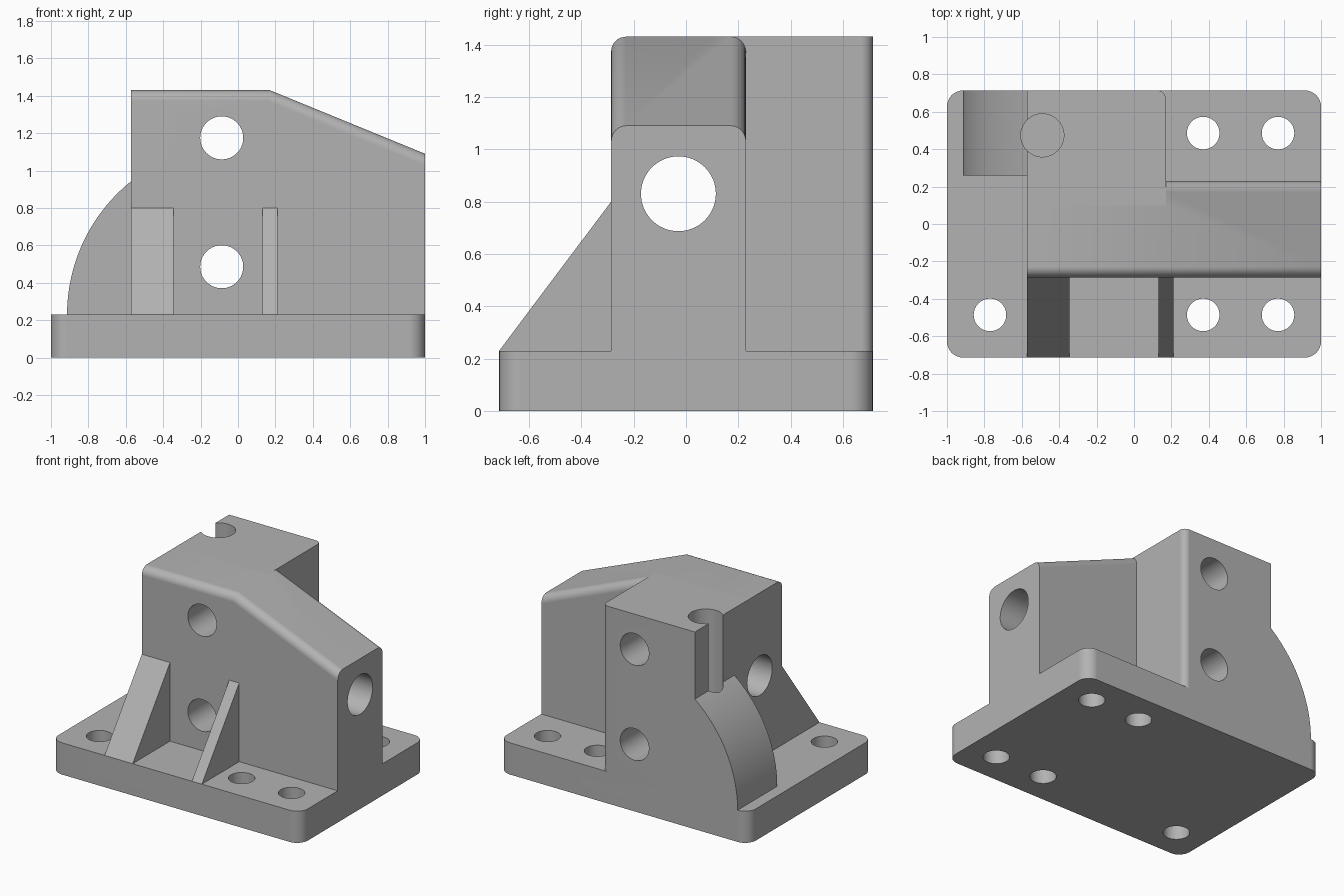
import bpy, bmesh, math
from mathutils import Matrix, Vector

cube = bpy.data.objects.get("Cube")
if cube:
    bpy.data.objects.remove(cube, do_unlink=True)

GREY = (0.45, 0.45, 0.45, 1)
metal = bpy.data.materials.new("plain grey")
metal.use_nodes = True
metal.diffuse_color = GREY
metal.node_tree.nodes["Principled BSDF"].inputs["Base Color"].default_value = GREY

HALF_DEPTH = 0.714
PLATE_TOP = 0.23
SUNK = 0.1          # uprights reach down into the plate
TOP = 1.43
WALL_LEFT = -0.571
BEND = 0.17         # where the sloping roof starts


def prism(name, profile, axis, start, end, round_edge=None, radius=0):
    """Extrude a 2D profile along an axis, rounding the edges picked by a rule."""
    def place(p, d):
        return {"x": (d, p[0], p[1]), "y": (p[0], d, p[1]), "z": (p[0], p[1], d)}[axis]
    bm = bmesh.new()
    face = bm.faces.new([bm.verts.new(place(p, start)) for p in profile])
    new = bmesh.ops.extrude_face_region(bm, geom=[face])["geom"]
    shift = Vector(place((0, 0), end - start))
    bmesh.ops.translate(bm, vec=shift, verts=[g for g in new if isinstance(g, bmesh.types.BMVert)])
    if round_edge:
        edges = [e for e in bm.edges if round_edge(e.verts[0].co, e.verts[1].co)]
        bmesh.ops.bevel(bm, geom=edges, offset=radius, segments=8, profile=0.5, affect="EDGES")
    bmesh.ops.recalc_face_normals(bm, faces=bm.faces)
    return finish(name, bm)


def finish(name, bm):
    mesh = bpy.data.meshes.new(name)
    bm.to_mesh(mesh)
    bm.free()
    mesh.materials.append(metal)
    obj = bpy.data.objects.new(name, mesh)
    bpy.context.collection.objects.link(obj)
    return obj


def drill(name, axis, center, radius, length):
    """Cylinder cutter centred on a point."""
    turn = {"x": Matrix.Rotation(math.pi / 2, 4, "Y"),
            "y": Matrix.Rotation(math.pi / 2, 4, "X"),
            "z": Matrix.Identity(4)}[axis]
    bm = bmesh.new()
    bmesh.ops.create_cone(bm, cap_ends=True, segments=64, radius1=radius, radius2=radius,
                          depth=length, matrix=Matrix.Translation(center) @ turn)
    obj = finish(name, bm)
    obj.hide_render = True
    return obj


def box(x0, x1, y0, y1):
    return [(x0, y0), (x1, y0), (x1, y1), (x0, y1)]


def upright(a, b):
    return abs(a.z - b.z) > 0.1


# Base plate with rounded corners
body = prism("bracket_body", box(-1, 1, -HALF_DEPTH, HALF_DEPTH), "z", 0, PLATE_TOP,
             upright, 0.086)

# Long wall with a sloping roof and rounded upper edges
wall = prism("long_wall",
             [(WALL_LEFT, SUNK), (1, SUNK), (1, 1.09), (BEND, TOP), (WALL_LEFT, TOP)],
             "y", -0.286, 0.229,
             lambda a, b: min(a.z, b.z) > 1 and abs(a.y - b.y) < 0.01, 0.057)

# Rear block with one rounded upright corner
block = prism("rear_block", box(WALL_LEFT, BEND, 0.1, HALF_DEPTH), "z", SUNK, TOP,
              lambda a, b: upright(a, b) and a.x > 0 and a.y > 0.5, 0.045)

# Curved side buttress
R = 0.914
sweep = math.acos(0.5 / R)
arc = [(-R * math.cos(sweep * i / 24), PLATE_TOP + R * math.sin(sweep * i / 24))
       for i in range(25)]
buttress = prism("curved_buttress", [(-R, SUNK)] + arc + [(-0.5, SUNK)], "y", 0.26, HALF_DEPTH)

# Triangular front ribs
rib_profile = [(-HALF_DEPTH, SUNK), (-HALF_DEPTH, PLATE_TOP), (-0.286, 0.80),
               (-0.2, 0.80), (-0.2, SUNK)]
ribs = [prism("wide_rib", rib_profile, "x", WALL_LEFT, -0.345),
        prism("narrow_rib", rib_profile, "x", 0.13, 0.21)]

# Holes: plate bolts, cross holes, the long bore and the upright pin hole
cutters = [drill("bolt_hole", "z", (x, y, 0.1), 0.087, 0.6)
           for x, y in [(0.37, 0.486), (0.77, 0.486), (0.37, -0.486),
                        (0.77, -0.486), (-0.77, -0.486)]]
cutters += [drill("cross_hole", "y", (-0.087, 0, z), 0.115, 2) for z in (0.486, 1.175)]
cutters.append(drill("long_bore", "x", (0.2, -0.029, 0.83), 0.143, 2.4))
cutters.append(drill("pin_hole", "z", (-0.49, 0.474, 1.03), 0.115, 1.6))

# Join the parts and cut the holes
tools = [(o, "UNION") for o in [wall, block, buttress] + ribs]
tools += [(o, "DIFFERENCE") for o in cutters]
for tool, operation in tools:
    mod = body.modifiers.new(tool.name, "BOOLEAN")
    mod.object, mod.operation, mod.solver = tool, operation, "EXACT"

bpy.ops.object.select_all(action="DESELECT")
bpy.context.view_layer.objects.active = body
body.select_set(True)
bpy.ops.object.convert(target="MESH")
for tool, _ in tools:
    bpy.data.objects.remove(tool, do_unlink=True)

# Smooth rounds, crisp edges
bpy.ops.object.shade_smooth_by_angle(angle=math.radians(25))
weighted = body.modifiers.new("flat_faces", "WEIGHTED_NORMAL")
weighted.keep_sharp = True
